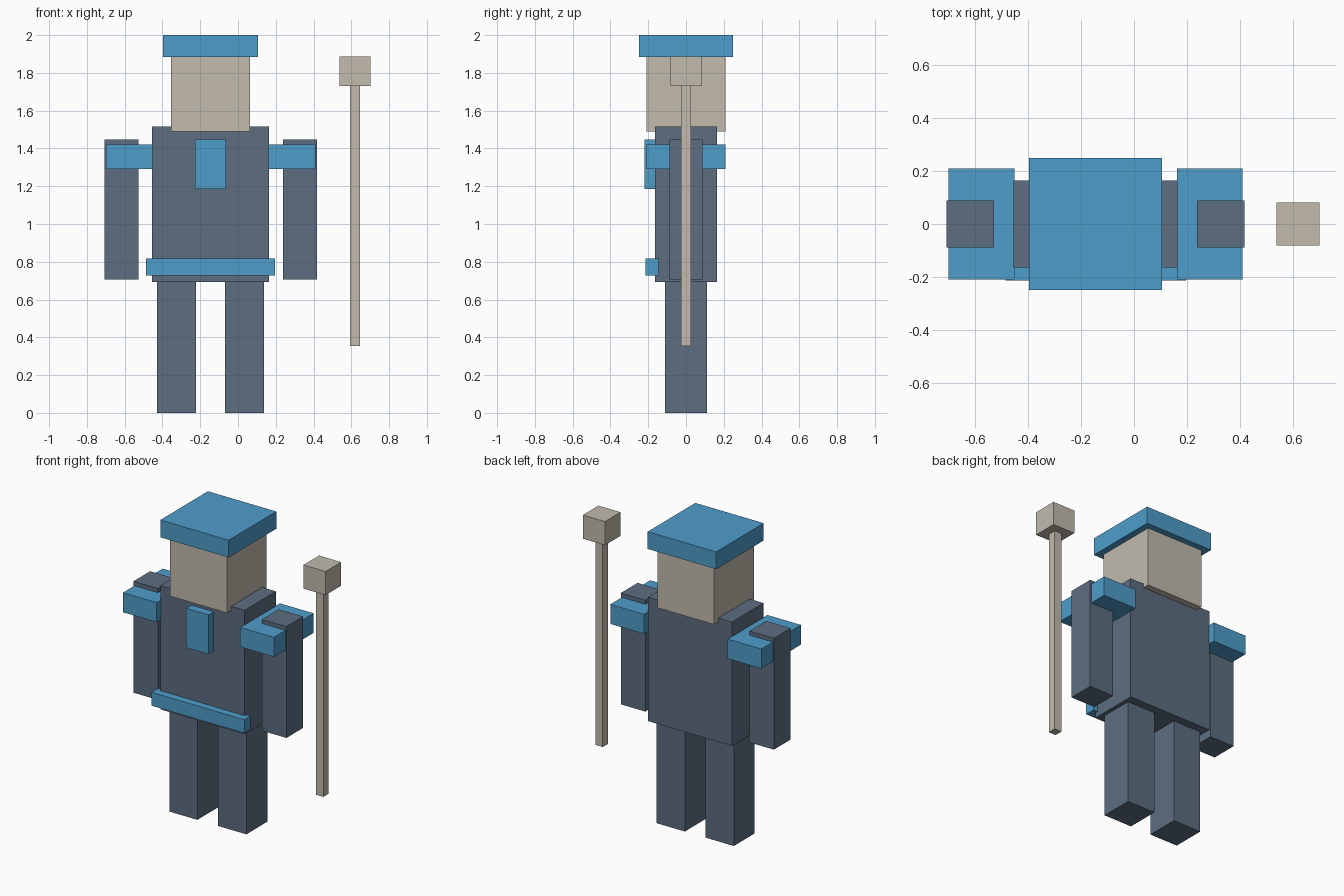
import bpy
from mathutils import Vector

cube = bpy.data.objects.get("Cube")
if cube:
    bpy.data.objects.remove(cube, do_unlink=True)


def material(name, rgb):
    mat = bpy.data.materials.new(name)
    mat.use_nodes = True
    color = (*rgb, 1.0)
    mat.diffuse_color = color
    mat.node_tree.nodes["Principled BSDF"].inputs["Base Color"].default_value = color
    return mat


BLUE = material("bright_blue", (0.076, 0.337, 0.59))
SLATE = material("slate_blue", (0.109, 0.153, 0.216))
STONE = material("warm_stone", (0.539, 0.497, 0.42))

BODY_X = -0.145   # the figure's own centre line
STAFF_X = 0.62


def box(name, mat, center_x, width, y_range, z_range):
    """Axis-aligned box with its scale applied to the mesh."""
    bpy.ops.mesh.primitive_cube_add(size=1)
    obj = bpy.context.object
    obj.name = obj.data.name = name
    size = Vector((width, y_range[1] - y_range[0], z_range[1] - z_range[0]))
    for v in obj.data.vertices:
        v.co = v.co * size
    obj.location = (center_x, sum(y_range) / 2, sum(z_range) / 2)
    obj.data.materials.append(mat)
    return obj


def deep(half):
    return (-half, half)


# Head and hat
box("head", STONE, BODY_X, 0.418, deep(0.209), (1.49, 1.885))
box("hat", BLUE, BODY_X, 0.503, deep(0.25), (1.885, 2.0))

# Torso with badge and belt on the front
box("torso", SLATE, BODY_X, 0.619, deep(0.165), (0.693, 1.517))
box("chest_badge", BLUE, BODY_X, 0.164, (-0.22, -0.155), (1.185, 1.447))
box("belt", BLUE, BODY_X, 0.682, (-0.214, -0.146), (0.728, 0.817))

# Paired limbs and shoulder guards
for side, sign in (("left", 1), ("right", -1)):
    box(side + "_leg", SLATE, BODY_X + sign * 0.18, 0.207, deep(0.11), (0, 0.693))
    box(side + "_arm", SLATE, BODY_X + sign * 0.473, 0.18, deep(0.088), (0.707, 1.447))
    box(side + "_shoulder_guard", BLUE, BODY_X + sign * 0.431, 0.248, deep(0.209), (1.29, 1.42))

# Staff standing at the left side
box("staff_shaft", STONE, STAFF_X, 0.053, deep(0.027), (0.353, 1.73))
box("staff_head", STONE, STAFF_X, 0.163, deep(0.082), (1.73, 1.887))
